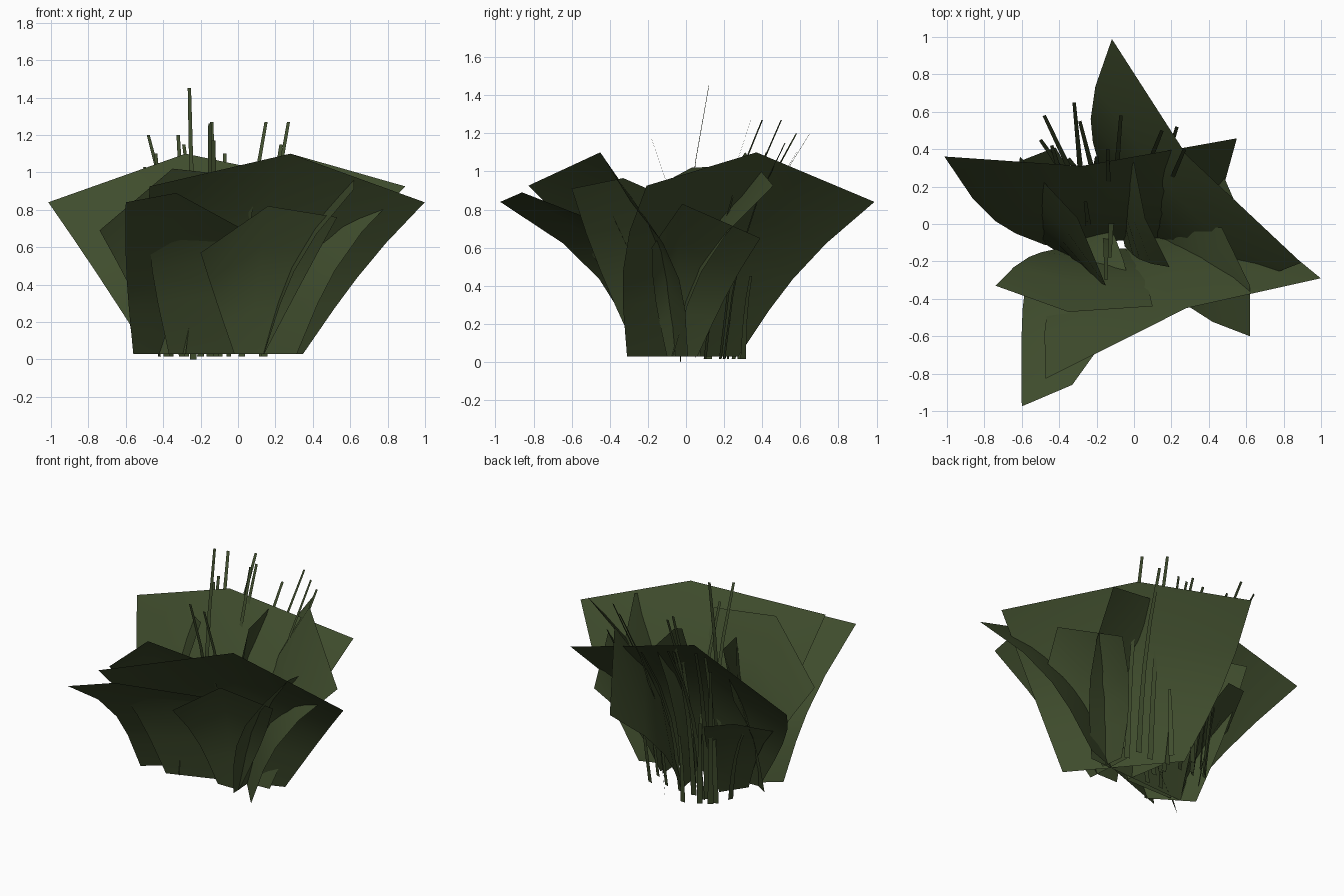
import bpy, math
from mathutils import Vector

green = bpy.data.materials.new("dark olive green")
green.diffuse_color = (0.05, 0.073, 0.026, 1)

# How far a leaf has risen and leaned out at each row, from root to tip
RISE = (0, 0.3, 0.5, 0.73, 1)
LEAN = (0, 0.14, 0.28, 0.54, 1)


def sheet(name, roots, tips, sideways):
    """Curved sheet: one column per root/tip pair; leans out along 'sideways' normal."""
    verts, n = [], len(roots)
    out = Vector((-sideways.y, sideways.x, 0)).normalized()
    for rise, lean in zip(RISE, LEAN):
        for a, b in zip(roots, tips):
            d = b - a
            verts.append(a + d * rise + out * d.dot(out) * (lean - rise))
    faces = [(r * n + c, r * n + c + 1, (r + 1) * n + c + 1, (r + 1) * n + c)
             for r in range(len(RISE) - 1) for c in range(n - 1)]
    mesh = bpy.data.meshes.new(name)
    mesh.from_pydata(verts, [], faces)
    mesh.materials.append(green)
    mesh.polygons.foreach_set("use_smooth", [True] * len(faces))
    obj = bpy.data.objects.new(name, mesh)
    bpy.context.collection.objects.link(obj)


def leaf(name, root_a, root_b, *tips, sideways=None):
    tips = [Vector(t) for t in tips]
    a, b = Vector((*root_a, 0.03)), Vector((*root_b, 0.03))
    sheet(name, [a, (a + b) / 2, b], tips, sideways or tips[2] - tips[0])


# Three large leaves, the same shape turned about its peak
def large_leaf(name, peak_x, peak_y, degrees):
    ang = math.radians(degrees)
    w = Vector((math.cos(ang), math.sin(ang), 0))
    u = Vector((-w.y, w.x, 0))
    place = lambda along, out, z: Vector((peak_x, peak_y, z)) + w * along + u * out
    roots = [place(-0.22, -0.41, 0.03), place(0.16, -0.41, 0.03), place(0.543, -0.41, 0.03)]
    tips = [place(-0.73, 0.093, 0.84), place(0, 0, 1.1), place(0.837, 0.1, 0.925)]
    sheet(name, roots, tips, w)


large_leaf("large_leaf_front", 0.28, -0.45, 199.8)
large_leaf("large_leaf_right", 0.28, 0.37, 310)
large_leaf("large_leaf_back", -0.28, 0.31, 3.3)

# Smaller leaves: two root ends, then the three tip points
leaf("small_leaf_front_left", (-0.56, -0.25), (-0.18, 0.05),
     (-0.6, -0.975, 0.84), (-0.33, -0.86, 0.89), (0, -0.4, 0.71),
     sideways=Vector((1, 0.1, 0)))
leaf("small_leaf_front", (-0.02, -0.19), (0.14, -0.19),
     (-0.2, -0.42, 0.57), (0.16, -0.42, 0.82), (0.53, -0.38, 0.76))
leaf("small_leaf_front_right", (0.14, -0.25), (0.12, 0.08),
     (0.62, -0.6, 0.91), (0.62, -0.33, 0.965), (0.47, -0.02, 0.83))
leaf("small_leaf_right", (0.17, -0.1), (0.15, 0.06),
     (0.56, -0.18, 0.6), (0.6, -0.02, 0.83), (0.42, 0.39, 0.65))
leaf("small_leaf_left", (-0.4, -0.13), (-0.05, -0.13),
     (-0.74, -0.33, 0.69), (-0.35, -0.47, 1.02), (0.1, -0.44, 0.97))
leaf("small_leaf_back_left", (-0.55, -0.06), (-0.28, -0.23),
     (-0.61, 0.36, 0.83), (-0.3, 0.03, 0.97), (-0.15, -0.33, 0.88))
leaf("small_leaf_middle", (-0.1, 0.16), (-0.05, -0.12),
     (0, 0.33, 1.03), (0.06, 0.03, 1.02), (0.19, -0.23, 0.88))
leaf("small_leaf_back", (-0.32, 0.1), (-0.43, -0.06),
     (-0.42, 0.41, 0.62), (-0.6, 0.34, 0.66), (-0.7, 0.06, 0.53))

# Thin grass blades: root x, y then tip x, y, z
BLADES = [
    (-0.24, -0.03, -0.26, 0.12, 1.45), (-0.14, 0.12, -0.14, 0.4, 1.27),
    (-0.13, 0.1, -0.14, 0.34, 1.27), (0.02, 0.18, 0.15, 0.5, 1.27),
    (0.14, 0.1, 0.27, 0.4, 1.27), (-0.3, 0.2, -0.48, 0.58, 1.2),
    (-0.28, 0.22, -0.32, 0.65, 1.2), (-0.15, -0.05, -0.15, -0.3, 1.26),
    (-0.12, 0.05, -0.13, -0.18, 1.17), (-0.36, 0.25, -0.5, 0.45, 1.03),
    (-0.38, 0.22, -0.44, 0.42, 1.1), (-0.1, 0.2, -0.07, 0.58, 1.1),
    (0.13, 0.2, 0.23, 0.52, 1.15), (-0.2, 0.2, -0.29, 0.55, 1.15),
    (-0.2, 0.32, -0.2, 0.36, 0.48), (-0.3, 0.28, -0.35, 0.35, 0.6),
    (-0.05, 0.3, 0.0, 0.34, 0.45), (-0.42, 0.12, -0.6, 0.2, 0.6),
]
for i, (rx, ry, tx, ty, tz) in enumerate(BLADES):
    out = Vector((tx - rx, ty - ry, 0)).normalized()
    side = Vector((out.y, -out.x, 0))
    root, tip = Vector((rx, ry, 0.0 if i == 0 else 0.015)), Vector((tx, ty, tz))
    sheet(f"grass_blade_{i + 1}", [root - side * 0.018, root + side * 0.018],
          [tip - side * 0.009, tip + side * 0.009], side)
